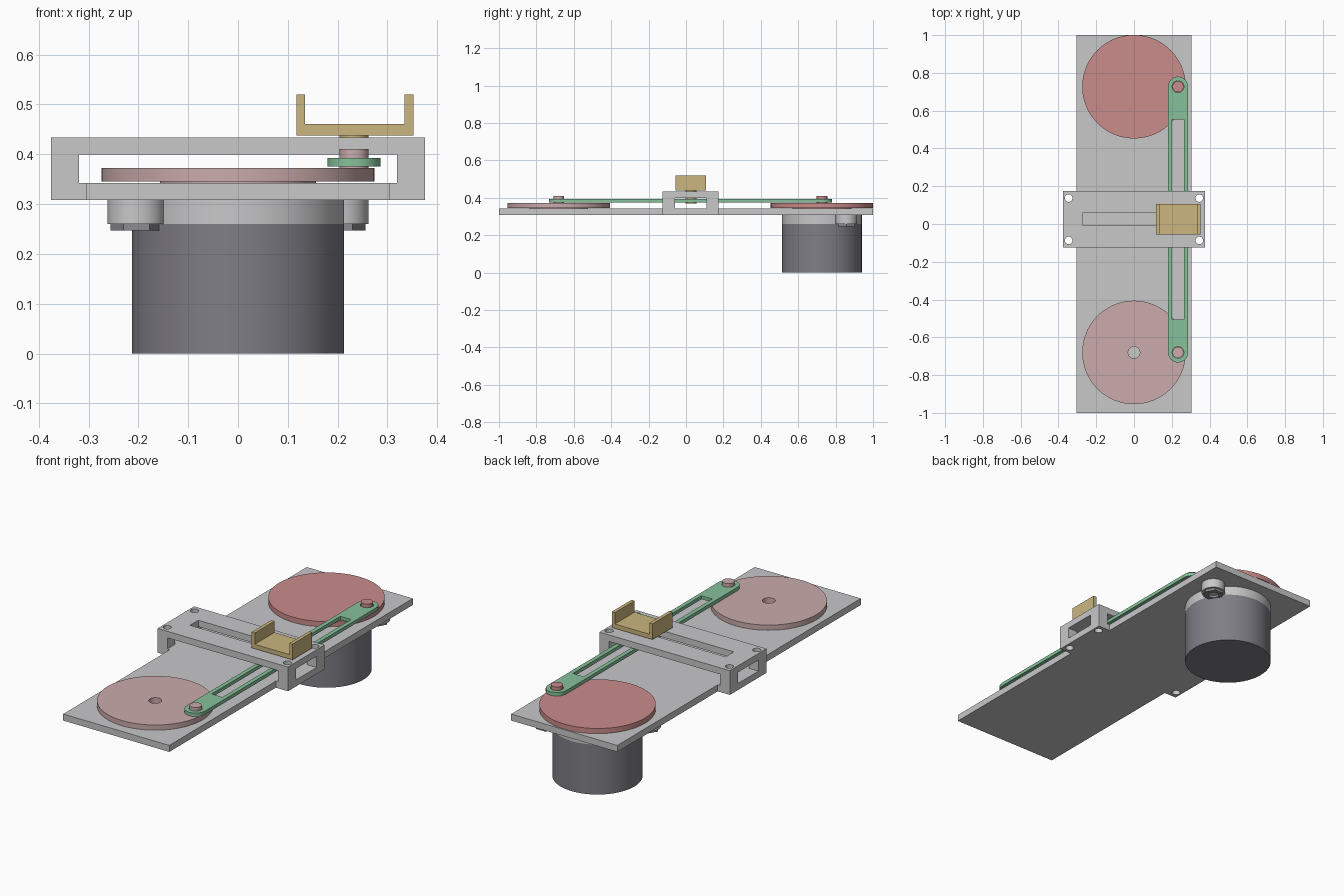
import bpy, bmesh, math

if "Cube" in bpy.data.objects:
    bpy.data.objects.remove(bpy.data.objects["Cube"])


def material(name, r, g, b):
    lin = [((c / 255 + 0.055) / 1.055) ** 2.4 for c in (r, g, b)]
    m = bpy.data.materials.new(name)
    m.diffuse_color = (*lin, 1)
    m.use_nodes = True
    m.node_tree.nodes["Principled BSDF"].inputs["Base Color"].default_value = m.diffuse_color
    return m


GREY = material("light grey", 200, 200, 202)
RED = material("muted red", 203, 140, 140)
PINK = material("dusty pink", 203, 171, 171)
GREEN = material("soft green", 135, 193, 155)
BRASS = material("brass", 203, 182, 126)
DARK = material("motor grey", 128, 126, 134)
NUT = material("nut grey", 140, 140, 143)


def circle(x, y, r, n=64):
    return [(x + r * math.cos(2 * math.pi * i / n), y + r * math.sin(2 * math.pi * i / n))
            for i in range(n)]


def rect(x0, x1, y0, y1):
    return [(x0, y0), (x1, y0), (x1, y1), (x0, y1)]


def stadium(x, y0, y1, r, n=24):
    top = [(x + r * math.cos(math.pi * i / n), y1 + r * math.sin(math.pi * i / n)) for i in range(n + 1)]
    low = [(x - r * math.cos(math.pi * i / n), y0 - r * math.sin(math.pi * i / n)) for i in range(n + 1)]
    return top + low


def plate(name, mat, z0, z1, outline, *holes, upright=None):
    """Extrude an outline with holes from z0 to z1; upright=(y) stands an xz profile up, centred there."""
    cu = bpy.data.curves.new(name, 'CURVE')
    cu.dimensions, cu.fill_mode, cu.extrude = '2D', 'BOTH', (z1 - z0) / 2
    for loop in (outline, *holes):
        s = cu.splines.new('POLY')
        s.points.add(len(loop) - 1)
        for p, (x, y) in zip(s.points, loop):
            p.co = (x, y, 0, 1)
        s.use_cyclic_u = True
    tmp = bpy.data.objects.new("temp", cu)
    bpy.context.collection.objects.link(tmp)
    bpy.context.view_layer.update()
    me = bpy.data.meshes.new_from_object(tmp)
    bpy.data.objects.remove(tmp)
    bm = bmesh.new()
    bm.from_mesh(me)
    bmesh.ops.remove_doubles(bm, verts=bm.verts, dist=1e-5)
    for v in bm.verts:
        if upright is None:
            v.co.z += (z0 + z1) / 2
        else:
            v.co = (v.co.x, upright - v.co.z, v.co.y)
    bmesh.ops.recalc_face_normals(bm, faces=bm.faces)
    bm.to_mesh(me)
    bm.free()
    me.materials.clear()
    me.materials.append(mat)
    me.shade_smooth()
    me.set_sharp_from_angle(angle=math.radians(30))
    me.name = name
    ob = bpy.data.objects.new(name, me)
    bpy.context.collection.objects.link(ob)
    return ob


FAR, NEAR, LINK_X = 0.727, -0.68, 0.233
Y0, Y1 = -0.125, 0.175               # bracket depth
BASE0, BASE1, BRIDGE0, BRIDGE1 = 0.308, 0.342, 0.40, 0.434
bolts = [circle(x, y, 0.02, 32) for x in (-0.346, 0.346) for y in (-0.087, 0.137)]

# Base plate with side ears
half = [(0.305, -1), (0.305, Y0), (0.375, Y0), (0.375, Y1), (0.305, Y1), (0.305, 1)]
plate("base_plate", GREY, BASE0, BASE1, half + [(-x, y) for x, y in reversed(half)], *bolts)

# Bridge: four posts and a slotted top
for i, b in enumerate(bolts):
    x0, x1 = (-0.375, -0.319) if i < 2 else (0.319, 0.375)
    y0, y1 = (Y0, -0.06) if i % 2 == 0 else (0.11, Y1)
    plate("bridge_post", GREY, BASE1, BRIDGE0, rect(x0, x1, y0, y1), b)
plate("bridge_top", GREY, BRIDGE0, BRIDGE1, rect(-0.375, 0.375, Y0, Y1),
      rect(-0.27, 0.27, -0.008, 0.06), *bolts)

# Crank discs, bosses and crank pins
plate("drive_disc", RED, 0.345, 0.372, circle(0, FAR, 0.274, 96))
plate("idler_disc", PINK, 0.345, 0.372, circle(0, NEAR, 0.274, 96), circle(0, NEAR, 0.031, 32))
plate("drive_boss", RED, BASE1, 0.345, circle(0, FAR, 0.157))
plate("idler_boss", PINK, BASE1, 0.345, circle(0, NEAR, 0.157), circle(0, NEAR, 0.031, 32))
for name, mat, y in (("drive_pin", RED, FAR), ("idler_pin", PINK, NEAR)):
    plate(name, mat, 0.372, 0.411, circle(LINK_X, y, 0.029, 40))

# Slotted connecting link, with clearance around the pins
plate("connecting_link", GREEN, 0.375, 0.393, stadium(LINK_X, NEAR, FAR, 0.053),
      rect(0.202, 0.264, -0.505, 0.552),
      circle(LINK_X, FAR, 0.031, 40), circle(LINK_X, NEAR, 0.031, 40))

# U-shaped slider and its pin running through both slots
u = [(0.117, 0.438), (0.352, 0.438), (0.352, 0.52), (0.334, 0.52),
     (0.334, 0.461), (0.135, 0.461), (0.135, 0.52), (0.117, 0.52)]
plate("slider_cradle", BRASS, -0.081, 0.081, u, upright=0.026)
plate("slider_pin", BRASS, 0.37, 0.438, circle(LINK_X, 0.026, 0.029, 40))

# Motor under the far end
plate("motor_body", DARK, 0, 0.26, circle(0, FAR, 0.213, 96))
plate("motor_collar", GREY, 0.26, BASE0, circle(0, FAR, 0.213, 96))

# Two diagonal mounting lugs with hex nuts
for s in (-1, 1):
    x, y = 0.204 * s, FAR + 0.13 * s
    plate("motor_lug", GREY, 0.26, BASE0, circle(x, y, 0.058, 48))
    plate("lug_nut", NUT, 0.247, 0.26, circle(x, y, 0.052, 6), circle(x, y, 0.026, 32))
